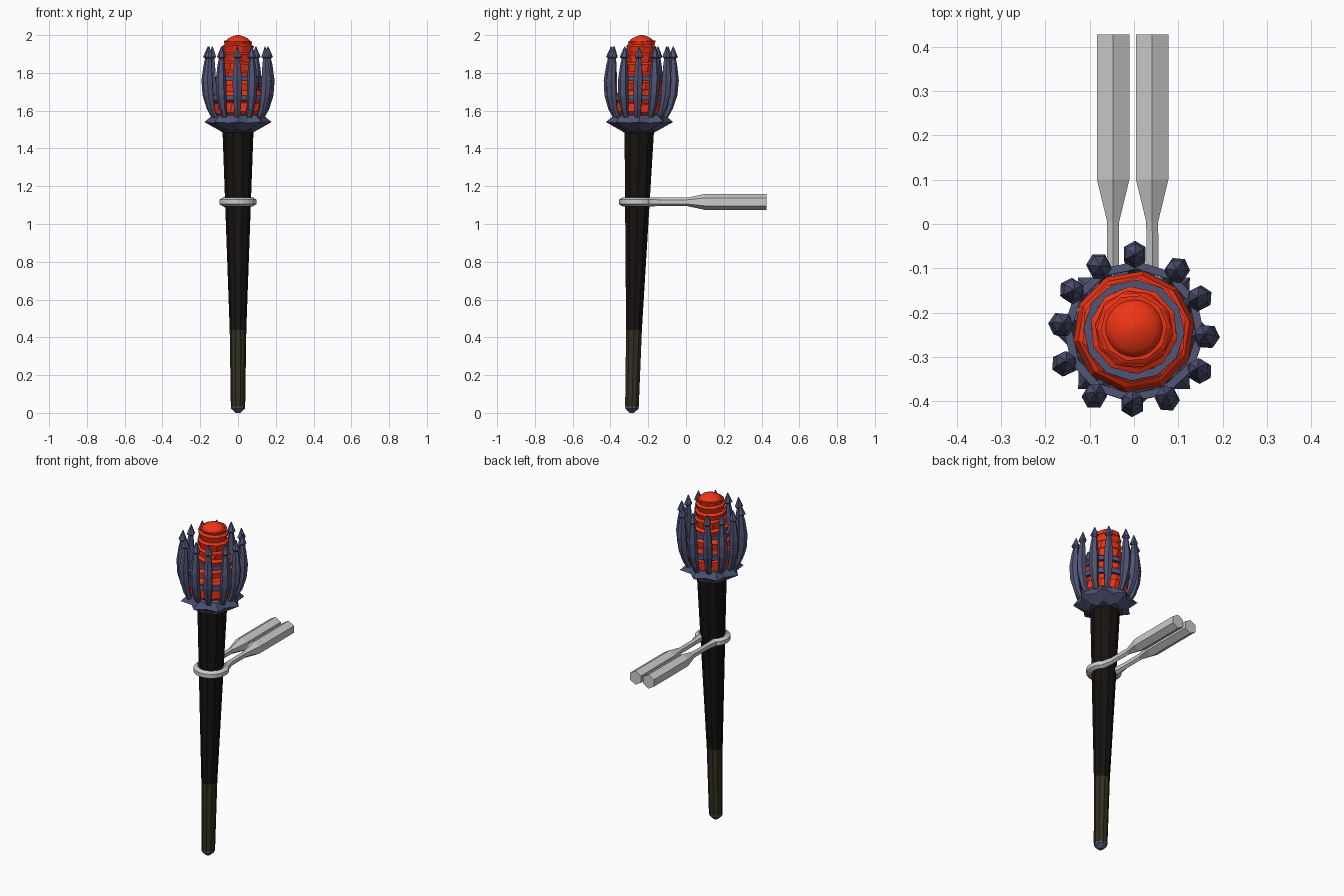
import bpy, bmesh, random
from math import sin, cos, pi, radians
from mathutils import Vector

if "Cube" in bpy.data.objects:
    bpy.data.objects.remove(bpy.data.objects["Cube"])

random.seed(4)


def material(name, r, g, b):
    m = bpy.data.materials.new(name)
    m.diffuse_color = (r, g, b, 1)
    m.use_nodes = True
    m.node_tree.nodes["Principled BSDF"].inputs["Base Color"].default_value = m.diffuse_color
    return m


STEEL = material("blue_steel", 0.08, 0.09, 0.18)
BLACK = material("black_wood", 0.008, 0.006, 0.005)
GRIP = material("olive_wrap", 0.033, 0.028, 0.014)
RED = material("ember_red", 0.87, 0.035, 0.008)


def lean(v):
    # The whole torch leans slightly toward +y
    return Vector((v[0], v[1] - 0.287 + 0.0265 * v[2], v[2]))


def loft(bm, rings, closed=False):
    loops = [[bm.verts.new(p) for p in ring] for ring in rings]
    n = len(loops[0])
    pairs = list(zip(loops, loops[1:]))
    if closed:
        pairs.append((loops[-1], loops[0]))
    for a, b in pairs:
        for i in range(n):
            j = (i + 1) % n
            bm.faces.new((a[i], a[j], b[j], b[i]))
    if not closed:
        bm.faces.new(loops[0][::-1])
        bm.faces.new(loops[-1])


def finish(name, bm, mat=None, leaning=True):
    if leaning:
        for v in bm.verts:
            v.co = lean(v.co)
    bmesh.ops.recalc_face_normals(bm, faces=bm.faces)
    me = bpy.data.meshes.new(name)
    bm.to_mesh(me)
    bm.free()
    ob = bpy.data.objects.new(name, me)
    bpy.context.collection.objects.link(ob)
    if mat:
        me.materials.append(mat)
    return ob


def circle(r, z, n, c=(0, 0), phase=0.0):
    return [(c[0] + r * cos(2 * pi * i / n + phase), c[1] + r * sin(2 * pi * i / n + phase), z)
            for i in range(n)]


def turned(name, profile, n, mat, phase=0.0):
    bm = bmesh.new()
    loft(bm, [circle(r, z, n, phase=phase) for r, z in profile])
    return finish(name, bm, mat)


# Handle
turned("pommel", [(0.012, 0.0), (0.036, 0.022), (0.038, 0.04)], 10, STEEL)
turned("grip", [(0.038, 0.035), (0.044, 0.44)], 10, GRIP)
turned("shaft", [(0.044, 0.44), (0.083, 1.52)], 10, BLACK)

# Spiked collar below the head
bm = bmesh.new()
N = 16
spikes = []
for i in range(N):
    r, z = (0.178, 1.54) if i % 2 == 0 else (0.135, 1.535)
    a = 2 * pi * i / N
    spikes.append((r * cos(a), r * sin(a), z))
base = [(r * cos(2 * pi * i / N), r * sin(2 * pi * i / N), z)
        for i in range(N) for r, z in [((0.088, 1.485) if i % 2 else (0.1, 1.505))]]
loft(bm, [base, spikes, circle(0.135, 1.575, N), circle(0.1, 1.585, N)])
finish("collar", bm, STEEL)

# Claws standing around the ember: distance from axis, height, thickness
claw = [(0.125, 1.565, 0.016), (0.145, 1.61, 0.02), (0.16, 1.68, 0.027), (0.165, 1.76, 0.028),
        (0.162, 1.84, 0.02), (0.16, 1.875, 0.014), (0.16, 1.885, 0.024), (0.158, 1.94, 0.002)]
bm = bmesh.new()
for k in range(12):
    a = 2 * pi * k / 12 + radians(-3) + random.uniform(-0.05, 0.05)
    dr = random.uniform(0.0, 0.012)
    loft(bm, [circle(t, z, 6, ((d + dr) * cos(a), (d + dr) * sin(a)), a) for d, z, t in claw])
finish("claws", bm, STEEL)


# Hoops tying the claws together
def hoop(name, r, z, w, h):
    bm = bmesh.new()
    loft(bm, [circle(r + x, z + y, 12, phase=radians(-3))
              for x, y in ((-w, -h), (w, -h), (w, h), (-w, h))], closed=True)
    finish(name, bm, STEEL)


hoop("lower_hoop", 0.15, 1.67, 0.009, 0.014)
hoop("upper_hoop", 0.105, 1.772, 0.009, 0.012)

# Ember core made of rough stacked layers
layers = [(0.105, 1.56), (0.13, 1.585), (0.134, 1.635), (0.122, 1.64), (0.138, 1.665),
          (0.128, 1.70), (0.112, 1.705), (0.118, 1.74), (0.098, 1.755), (0.09, 1.765),
          (0.098, 1.80), (0.084, 1.81), (0.09, 1.85), (0.077, 1.86), (0.086, 1.895),
          (0.074, 1.905), (0.084, 1.94), (0.072, 1.95), (0.076, 1.968), (0.064, 1.968)]
bm = bmesh.new()
rings = []
for k, (r, z) in enumerate(layers):
    if k % 2 == 0:
        tx, ty = random.uniform(-0.08, 0.08), random.uniform(-0.08, 0.08)
    rings.append([(x, y, h + tx * x + ty * y) for x, y, h in
                  circle(r * random.uniform(0.98, 1.02), z, 10, phase=0.08 * (k // 2))])
loft(bm, rings)
finish("ember", bm, RED)
dome = turned("ember_cap", [(0.066, 1.955), (0.064, 1.97), (0.05, 1.983), (0.03, 1.993),
                            (0.012, 1.999), (0.002, 2.0)], 24, RED)
dome.data.shade_smooth()

# Wall bracket: hook around the shaft with two hexagonal prongs
CY, CZ, R = -0.257, 1.117, 0.078
path = [(0.041, 0.427, 0.0365, 0.042), (0.041, 0.1, 0.0365, 0.042),
        (0.041, 0.005, 0.0135, 0.022), (0.042, -0.13, 0.0135, 0.022)]
arc = [(R * cos(a), CY + R * sin(a), 0.02, 0.024)
       for a in [radians(50 - 280 * i / 16) for i in range(17)]]
left = [(-x - 0.006, y, w, h) for x, y, w, h in reversed(path)]
pts = path + arc + left
bm = bmesh.new()
rings = []
for i, (x, y, w, h) in enumerate(pts):
    p, q = pts[max(i - 1, 0)], pts[min(i + 1, len(pts) - 1)]
    t = Vector((q[0] - p[0], q[1] - p[1], 0)).normalized()
    side = Vector((-t.y, t.x, 0))
    w = w / cos(pi / 6)
    rings.append([Vector((x, y, CZ)) + side * (w * cos(b)) + Vector((0, 0, h * sin(b)))
                  for b in [pi / 6 + pi / 3 * j for j in range(6)]])
loft(bm, rings)
finish("wall_bracket", bm, leaning=False)
